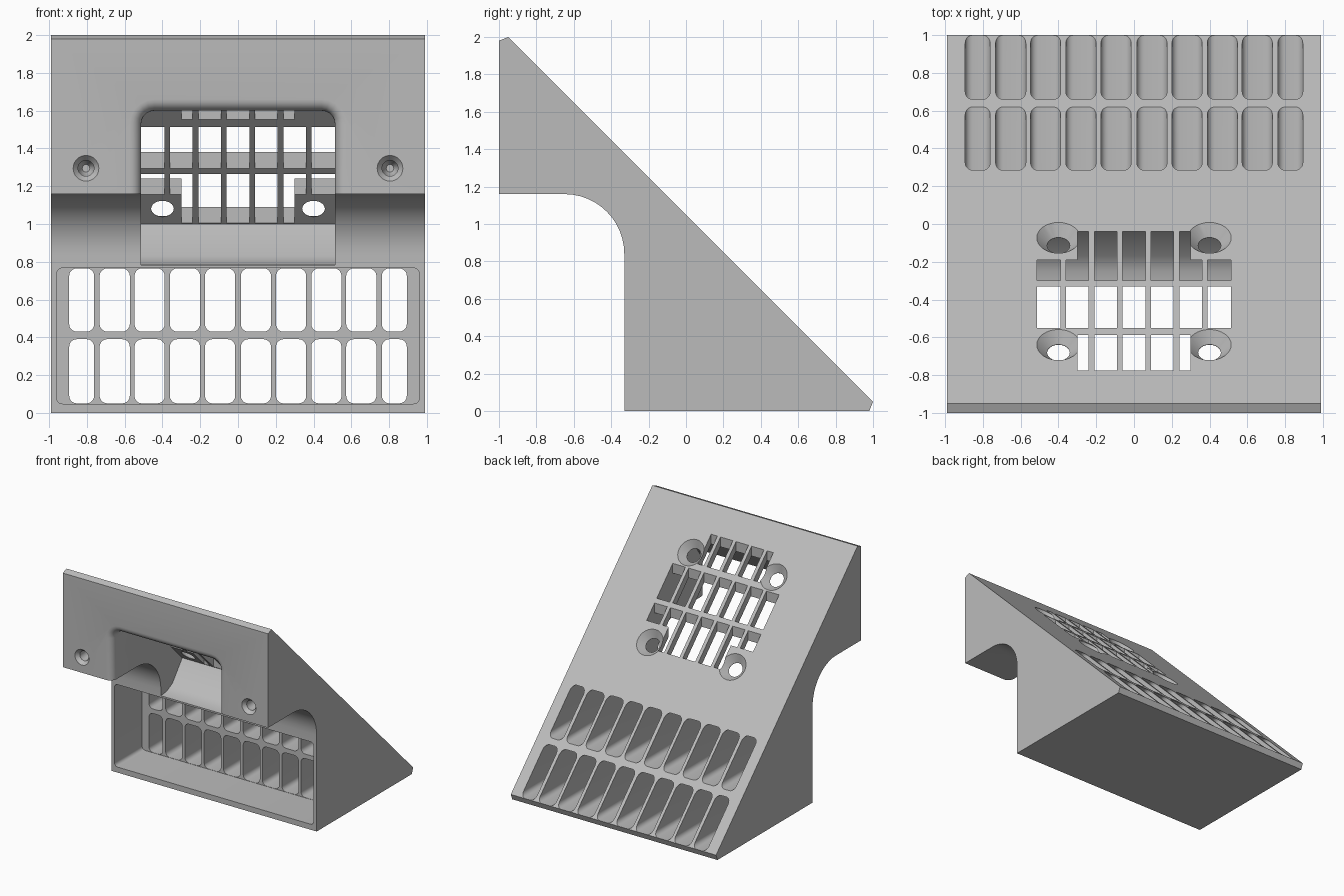
import bpy, bmesh
from math import cos, sin, pi, radians
from mathutils import Vector, Matrix

cube = bpy.data.objects.get("Cube")
if cube:
    bpy.data.objects.remove(cube)

grey = bpy.data.materials.new("light_grey")
grey.use_nodes = True
colour = (0.5, 0.5, 0.5, 1)
grey.diffuse_color = colour
grey.node_tree.nodes["Principled BSDF"].inputs["Base Color"].default_value = colour


def loft(name, rings):
    """Solid skinned through rings of equal point count."""
    bm = bmesh.new()
    loops = [[bm.verts.new(p) for p in ring] for ring in rings]
    for a, b in zip(loops, loops[1:]):
        for i in range(len(a)):
            j = (i + 1) % len(a)
            bm.faces.new((a[i], a[j], b[j], b[i]))
    bm.faces.new(loops[0])
    bm.faces.new(loops[-1])
    bmesh.ops.recalc_face_normals(bm, faces=bm.faces)
    mesh = bpy.data.meshes.new(name)
    bm.to_mesh(mesh)
    bm.free()
    ob = bpy.data.objects.new(name, mesh)
    bpy.context.collection.objects.link(ob)
    return ob


def across(name, profile, half):
    """Side profile (y, z) extruded over the width."""
    return loft(name, [[(x, y, z) for y, z in profile] for x in (-half, half)])


def rounded(x0, x1, z0, z1, r, y):
    """Rounded rectangle facing the front."""
    pts = []
    corners = [(x1 - r, z1 - r), (x0 + r, z1 - r), (x0 + r, z0 + r), (x1 - r, z0 + r)]
    for q, (cx, cz) in enumerate(corners):
        for k in range(6):
            a = (q + k / 5) * pi / 2
            pts.append((cx + r * cos(a), y, cz + r * sin(a)))
    return pts


def turned(name, steps, matrix):
    """Round cutter from (radius, height) steps along its local z."""
    return loft(name, [[matrix @ Vector((r * cos(i * pi / 16), r * sin(i * pi / 16), h))
                        for i in range(32)] for r, h in steps])


def cut(cutter):
    cutter.hide_render = True
    mod = body.modifiers.new("cut", 'BOOLEAN')
    mod.operation, mod.solver, mod.object = 'DIFFERENCE', 'EXACT', cutter
    bpy.context.view_layer.objects.active = body
    bpy.ops.object.modifier_apply(modifier=mod.name)
    bpy.data.objects.remove(cutter)


# Wedge body with a curved recess under the front block
arc = [(-0.65 + 0.32 * sin(t * pi / 24), 0.84 + 0.32 * cos(t * pi / 24)) for t in range(13)]
body = across("wedge_housing", [(-1, 1.16)] + arc + [
    (-0.33, 0), (0.98, 0), (1, 0.05), (-0.95, 2), (-1, 1.98)], 0.99)
body.data.materials.append(grey)

# Air duct behind the grille
cut(across("duct", [(-0.035, 1), (-0.78, 1.745), (-0.95, 1.5), (-0.95, 0.76),
                    (-0.4, 0.76), (-0.33, 0.782), (-0.25, 0.79), (-0.17, 0.83)], 0.513))

# Rounded duct mouth flaring out at the front
rings = []
for k in range(7):
    a = k / 6 * pi / 2
    g = 0.06 * (1 - cos(a))
    rings.append(rounded(-0.513 - g, 0.513 + g, 0.6 - g, 1.6 + g, 0.07 + g, -0.94 - 0.06 * sin(a)))
flat = [(x, -1.05, z) for x, y, z in rings[-1]]
cut(loft("duct_mouth", [rounded(-0.513, 0.513, 0.6, 1.6, 0.07, -0.7)] + rings + [flat]))

# Grille cells, cut straight down and leaving solid screw corners
cells = []
bars = [-0.375, -0.225, -0.075, 0.075, 0.225, 0.375]
left = [-0.513] + [b + 0.015 for b in bars]
right = [b - 0.015 for b in bars] + [0.513]
for x0, x1 in zip(left, right):
    cells.append((x0, x1, -0.55, -0.33))
    inner0, inner1 = max(x0, -0.3), min(x1, 0.3)
    if inner1 > inner0:
        cells.append((inner0, inner1, -0.775, -0.588))
        cells.append((inner0, inner1, -0.3, -0.04))
    for outer0, outer1 in ((x0, min(x1, -0.3)), (max(x0, 0.3), x1)):
        if outer1 > outer0:
            cells.append((outer0, outer1, -0.3, -0.19))
for x0, x1, y0, y1 in cells:
    low = 0.94 - (y0 + y1) / 2
    profile = [(y0, 0.955 - y0), (y1, 0.955 - y1), (y1, low + 0.4), (y0, low + 0.4)]
    cell = across("grille_cell", profile, 1)
    for v in cell.data.vertices:
        v.co.x = x0 if v.co.x < 0 else x1
    cut(cell)

# Countersunk screw holes square to the slope
for x in (-0.4, 0.4):
    for y in (-0.073, -0.64):
        frame = Matrix.Translation((x, y, 1.05 - y)) @ Matrix.Rotation(radians(-45), 4, 'X')
        cut(turned("screw_hole", [(0.06, -0.12), (0.06, -0.058), (0.115, 0), (0.115, 0.1)], frame))

# Small countersunk blind holes in the front face
for x in (-0.805, 0.805):
    frame = Matrix.Translation((x, -1, 1.295)) @ Matrix.Rotation(radians(90), 4, 'X')
    cut(turned("pilot_hole", [(0.02, -0.24), (0.042, -0.2), (0.042, -0.03),
                              (0.068, 0), (0.068, 0.05)], frame))

# Lower chamber, open to the front
cut(loft("chamber", [rounded(-0.96, 0.96, 0.048, 0.767, 0.03, y) for y in (-0.4, 0.05)]))

# Two rows of rounded vents through the slope
columns = [(0.095, 0.08), (0.281, 0.08), (0.468, 0.08), (0.653, 0.08), (0.828, 0.066)]
for side in (-1, 1):
    for c, w in columns:
        for z0, z1 in ((0.05, 0.39), (0.43, 0.765)):
            cut(loft("vent", [rounded(side * c - w, side * c + w, z0, z1, 0.04, y)
                              for y in (0, 1.1)]))

# Smooth the curved surfaces, keep the edges crisp
bpy.ops.object.select_all(action='DESELECT')
body.select_set(True)
bpy.context.view_layer.objects.active = body
bpy.ops.object.shade_smooth_by_angle(angle=radians(30))
